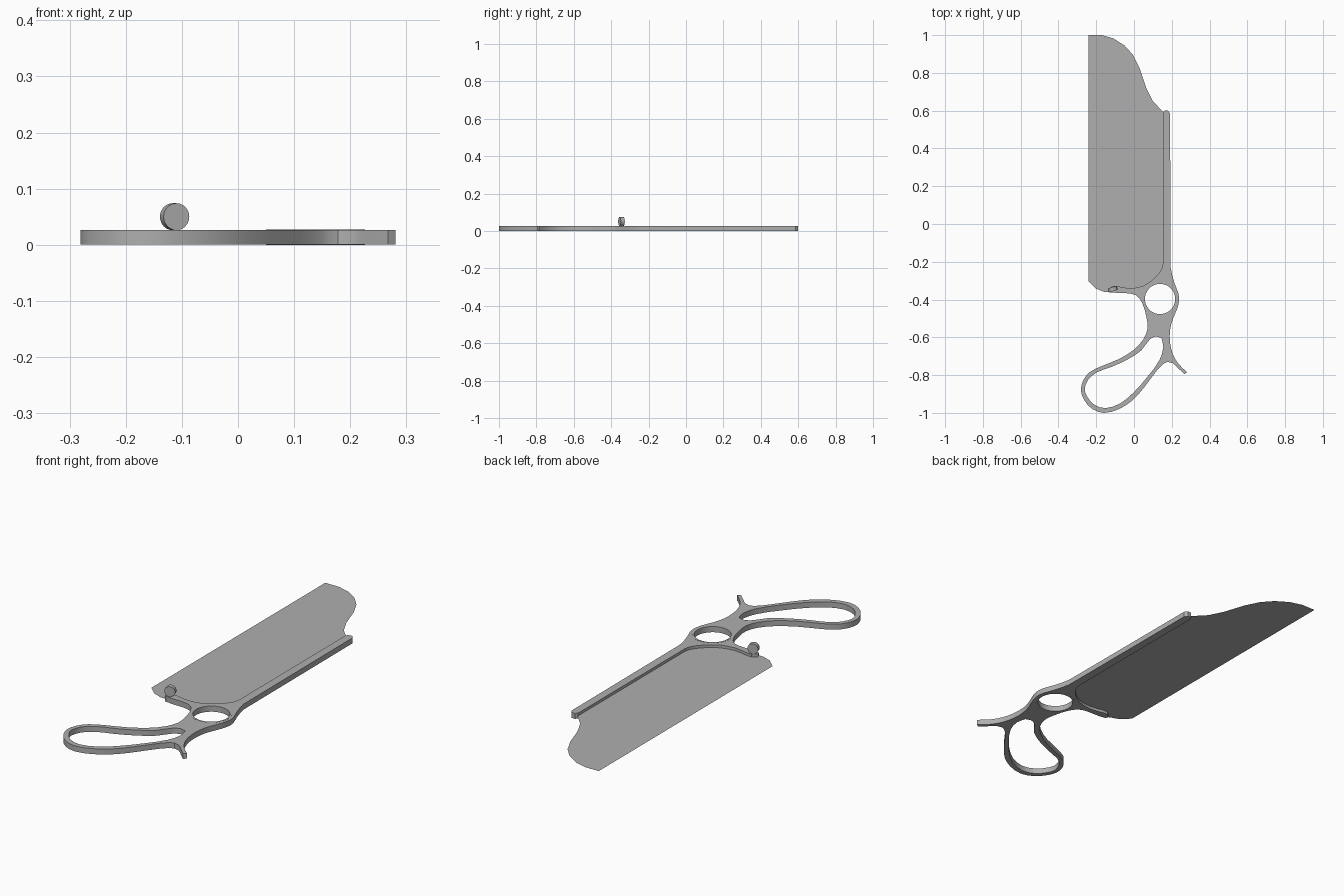
import bpy, math
from mathutils import Vector

if "Cube" in bpy.data.objects:
    bpy.data.objects.remove(bpy.data.objects["Cube"])

steel = bpy.data.materials.new("grey_steel")
steel.diffuse_color = (0.43, 0.43, 0.43, 1)
steel.use_nodes = True
steel.node_tree.nodes["Principled BSDF"].inputs["Base Color"].default_value = steel.diffuse_color

def plate(name, outlines, z, half):
    """Flat filled outline (later outlines are holes), extruded by half each way."""
    cu = bpy.data.curves.new(name, 'CURVE')
    cu.dimensions = '2D'
    cu.fill_mode = 'BOTH'
    cu.extrude = half
    for pts in outlines:
        sp = cu.splines.new('POLY')
        sp.points.add(len(pts) - 1)
        for p, (x, y) in zip(sp.points, pts):
            p.co = (x, y, 0, 1)
        sp.use_cyclic_u = True
    tmp = bpy.data.objects.new(name, cu)
    bpy.context.collection.objects.link(tmp)
    tmp.location.z = z
    bpy.ops.object.select_all(action='DESELECT')
    tmp.select_set(True)
    bpy.context.view_layer.objects.active = tmp
    bpy.ops.object.convert(target='MESH')
    ob = bpy.context.object
    ob.data.materials.clear()
    ob.data.materials.append(steel)
    bpy.ops.object.shade_smooth_by_angle()
    return ob

def circle(cx, cy, r, n=40):
    return [(cx + r * math.cos(2 * math.pi * i / n),
             cy + r * math.sin(2 * math.pi * i / n)) for i in range(n)]

def soften(pts):
    """Halve the medium-length segments along a smooth curve, keeping corners."""
    v = [Vector(p) for p in pts]
    n, out = len(v), []
    for i in range(n):
        a, b, c, d = v[i - 1], v[i], v[(i + 1) % n], v[(i + 2) % n]
        out.append(tuple(b))
        seg = c - b
        if 0.03 < seg.length < 0.15:
            chord = seg.normalized()
            tb, tc = (b - a).normalized(), (d - c).normalized()
            m0 = (chord + tb).normalized() if chord.dot(tb) > 0.64 else chord
            m1 = (chord + tc).normalized() if chord.dot(tc) > 0.64 else chord
            out.append(tuple((b + c) / 2 + (m0 - m1) * seg.length / 8))
    return out

Z = 0.0135
ring_c = (0.138, -0.397)

# Frame: spine bar, finger ring body, tang, handle loop and blade arm
outer = [(0.153, 0.59), (0.163, 0.6), (0.18, 0.6), (0.191, 0.585),
         (0.194, -0.23), (0.215, -0.315), (0.234, -0.365), (0.239, -0.4),
         (0.23, -0.445), (0.205, -0.505), (0.191, -0.56), (0.191, -0.63),
         (0.206, -0.69), (0.235, -0.74), (0.281, -0.785), (0.267, -0.795),
         (0.235, -0.765), (0.205, -0.737), (0.178, -0.73), (0.15, -0.745),
         (0.11, -0.79), (0.05, -0.87), (-0.01, -0.935), (-0.08, -0.98),
         (-0.16, -1.0), (-0.22, -0.98), (-0.265, -0.93), (-0.281, -0.88),
         (-0.27, -0.83), (-0.235, -0.785), (-0.17, -0.752), (-0.08, -0.715),
         (0.0, -0.665), (0.05, -0.61), (0.072, -0.55), (0.065, -0.49),
         (0.042, -0.415), (0.012, -0.378), (-0.03, -0.367), (-0.09, -0.365),
         (-0.13, -0.36), (-0.137, -0.347), (-0.115, -0.328), (-0.07, -0.333),
         (-0.02, -0.34), (0.05, -0.327), (0.11, -0.285), (0.145, -0.24),
         (0.153, -0.21)]
loop_hole = [(0.118, -0.595), (0.145, -0.603), (0.155, -0.65), (0.135, -0.72),
             (0.07, -0.81), (0.0, -0.89), (-0.07, -0.948), (-0.15, -0.975),
             (-0.21, -0.957), (-0.25, -0.91), (-0.261, -0.875), (-0.243, -0.825),
             (-0.2, -0.787), (-0.12, -0.757), (-0.03, -0.715), (0.04, -0.668),
             (0.085, -0.61)]
plate("frame", [soften(outer), soften(loop_hole), circle(*ring_c, 0.085)], Z, 0.013)

# Slightly proud liner around the finger hole
plate("finger_ring", [circle(*ring_c, 0.088), circle(*ring_c, 0.08)], Z, 0.0135)

# Paper-thin blade held by the spine bar and arm
blade = [(-0.242, 1.0), (-0.17, 1.0), (-0.11, 0.983), (-0.05, 0.945),
         (-0.005, 0.895), (0.03, 0.825), (0.065, 0.72), (0.1, 0.65),
         (0.153, 0.595), (0.17, 0.58), (0.17, -0.25), (0.12, -0.3),
         (0.05, -0.345), (-0.03, -0.36), (-0.09, -0.363), (-0.155, -0.36),
         (-0.2, -0.343), (-0.242, -0.303)]
plate("blade", [blade], Z, 0.0)

# Round thumb knob standing on the arm
axis = Vector((0.3, -0.95, 0))
bpy.ops.mesh.primitive_cylinder_add(vertices=24, radius=0.024, depth=0.022,
                                    location=(-0.113, -0.345, 0.05))
knob = bpy.context.object
knob.name = "thumb_knob"
knob.rotation_euler = axis.to_track_quat('Z', 'Y').to_euler()
knob.data.materials.append(steel)
bpy.ops.object.shade_smooth_by_angle()
